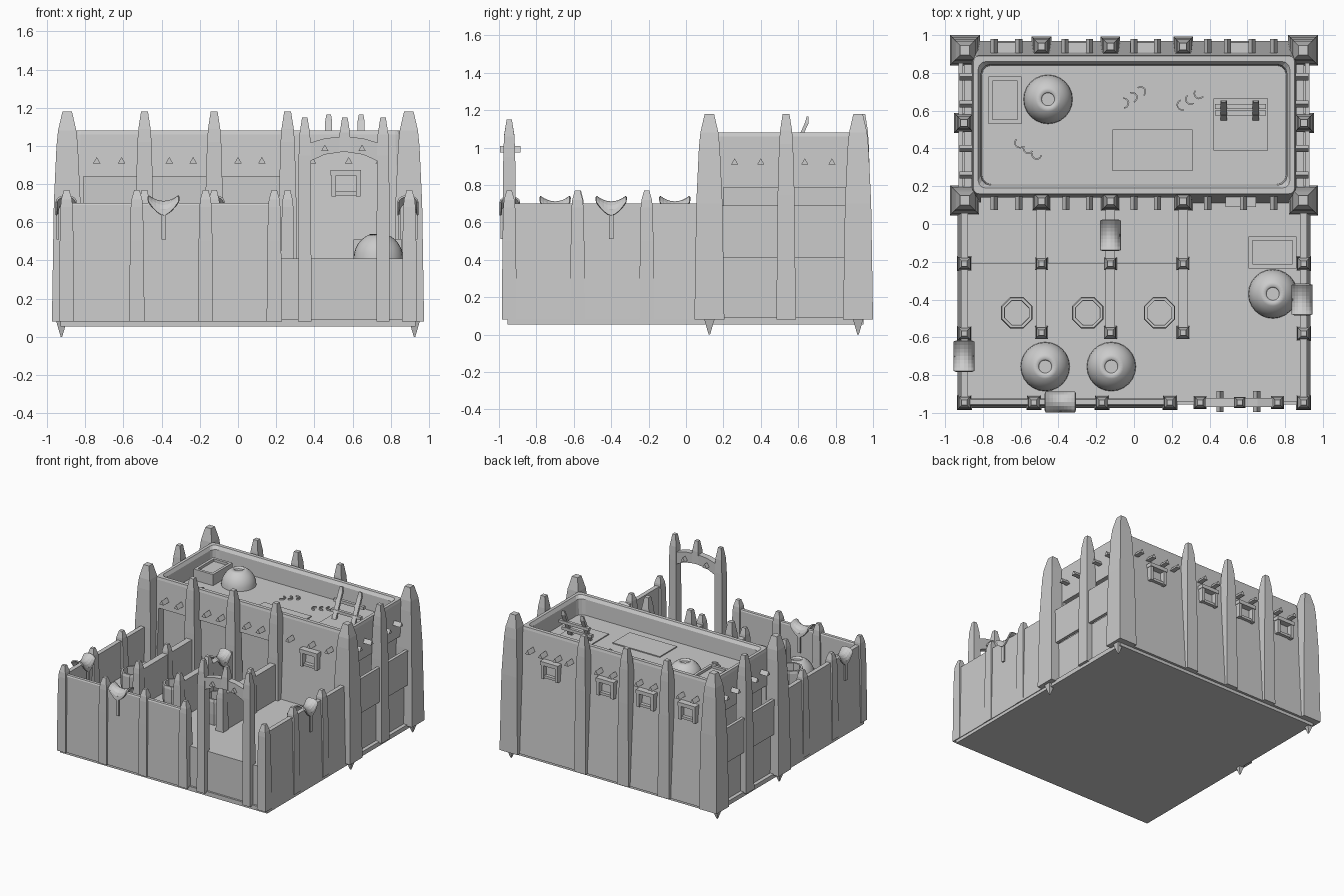
import bpy, bmesh, math
from mathutils import Matrix, Vector

if "Cube" in bpy.data.objects:
    bpy.data.objects.remove(bpy.data.objects["Cube"])


def make(name, bm, smooth=False):
    bmesh.ops.recalc_face_normals(bm, faces=bm.faces[:])
    me = bpy.data.meshes.new(name)
    bm.to_mesh(me)
    bm.free()
    ob = bpy.data.objects.new(name, me)
    bpy.context.collection.objects.link(ob)
    if smooth:
        for p in me.polygons:
            p.use_smooth = len(p.vertices) == 4
    return ob


def loft(name, rings, smooth=False):
    """Skin closed rings of equal length and cap both ends."""
    bm = bmesh.new()
    vs = [[bm.verts.new(p) for p in r] for r in rings]
    n = len(vs[0])
    for a, b in zip(vs, vs[1:]):
        for i in range(n):
            bm.faces.new((a[i], a[(i + 1) % n], b[(i + 1) % n], b[i]))
    bm.faces.new(vs[0])
    bm.faces.new(vs[-1])
    return make(name, bm, smooth)


def rect(x0, x1, y0, y1, z):
    return [(x0, y0, z), (x1, y0, z), (x1, y1, z), (x0, y1, z)]


def box(name, x0, x1, y0, y1, z0, z1):
    return loft(name, [rect(x0, x1, y0, y1, z0), rect(x0, x1, y0, y1, z1)])


def round_rect(x0, x1, y0, y1, z, r):
    pts = []
    for k, (cx, cy) in enumerate([(x1 - r, y1 - r), (x0 + r, y1 - r), (x0 + r, y0 + r), (x1 - r, y0 + r)]):
        for i in range(4):
            a = math.radians(90 * k + 30 * i)
            pts.append((cx + r * math.cos(a), cy + r * math.sin(a), z))
    return pts


def circle(cx, cy, z, r, n, off=0.0):
    return [(cx + r * math.cos(2 * math.pi * (i + off) / n), cy + r * math.sin(2 * math.pi * (i + off) / n), z)
            for i in range(n)]


def post(name, x, y, profile):
    loft(name, [rect(x - h, x + h, y - h, y + h, z) for z, h in profile])


def cut(target, *cutter_box):
    c = box("cutter", *cutter_box)
    c.hide_render = True
    m = target.modifiers.new("cut", 'BOOLEAN')
    m.operation, m.solver, m.object = 'DIFFERENCE', 'EXACT', c
    bpy.context.view_layer.objects.active = target
    bpy.ops.object.modifier_apply(modifier="cut")
    bpy.data.objects.remove(c)


# Ground slab and raised courtyard floor
box("base_slab", -.93, .93, -.955, .95, .055, .09)
box("raised_floor", -.9, .9, -.94, .93, .08, .41)

# Main building: battered walls, parapet, sunken roof
hall = loft("main_hall", [round_rect(-.87, .87, .09, .97, .08, .02),
                          round_rect(-.855, .855, .155, .895, 1.06, .03),
                          round_rect(-.85, .85, .16, .89, 1.08, .03),
                          round_rect(-.825, .825, .19, .86, 1.08, .04),
                          round_rect(-.81, .81, .205, .845, 1.055, .05),
                          round_rect(-.805, .805, .21, .84, .93, .05)])
cut(hall, -.81, .22, 0, .2, .42, .84)
for s in (-1, 1):
    cut(hall, *sorted((s * .82, s * 1.1)), .2, .86, .41, .785)
    box("side_panel", *sorted((s * .905, s * .93)), .15, .9, .41, .69)

# Big buttress posts
corner = [(.08, .08), (.7, .07), (1.0, .056), (1.08, .048), (1.18, .025)]
middle = [(.08, .052), (.75, .045), (1.02, .037), (1.09, .032), (1.18, .018)]
for s in (-1, 1):
    for y in (.125, .92):
        post("corner_post", s * .895, y, corner)
        post("corner_foot", s * .925, y, [(0, .004), (.09, .03)])
    post("side_post", s * .9, .535, middle)
for x in (-.49, -.125, .26):
    post("front_post", x, .12, middle)
    post("back_post", x, .94, middle)


# Three-sided beam ends and window frames
def beam(x, y, z, dx, dy, length=.1, r=.022):
    side = Vector((-dy, dx, 0))
    d = Vector((dx, dy, 0)) * length / 2
    tri = [Vector((x, y, z)) + side * r * math.cos(a) + Vector((0, 0, r * math.sin(a)))
           for a in (math.pi / 2, math.pi * 7 / 6, math.pi * 11 / 6)]
    loft("roof_beam", [[p - d for p in tri], [p + d for p in tri]])


for x in (-.74, -.61, -.36, -.235, 0, .125, .39, .58, .74):
    beam(x, .125, .92, 0, 1)
for x in (-.74, -.61, -.365, -.235, 0, .125, .39, .495, .625, .74):
    beam(x, .93, .92, 0, 1)
for s in (-1, 1):
    for y in (.26, .4, .635, .78):
        beam(s * .875, y, .92, 1, 0)


def window(x, y):
    box("window_lintel", x - .08, x + .08, y - .035, y + .035, .845, .875)
    box("window_sill", x - .06, x + .06, y - .02, y + .02, .74, .76)
    for s in (-1, 1):
        box("window_jamb", x + s * .064 - .012, x + s * .064 + .012, y - .03, y + .03, .735, .85)


window(.565, .125)
for x in (-.675, -.3, .06, .56):
    window(x, .925)

# Courtyard walls, slightly battered, with small posts
small = [(.08, .04), (.5, .036), (.68, .032), (.72, .028), (.77, .014)]
inner = [(.41, .034), (.68, .03), (.72, .026), (.77, .014)]
loft("front_wall", [rect(-.92, .22, -.975, -.92, .08), rect(-.92, .22, -.96, -.925, .69),
                    rect(-.92, .22, -.955, -.93, .70)])
for x in (-.53, -.17, .19):
    post("wall_post", x, -.945, small)
for s in (-1, 1):
    lo, hi = sorted((s * .935, s * .875)), sorted((s * .915, s * .88))
    loft("side_wall", [rect(*lo, -.96, .12, .08), rect(*hi, -.96, .12, .70)])
    for y in (-.945, -.58, -.21):
        post("wall_post", s * .898, y, small)
for x in (-.49, -.125, .26):
    box("partition_wall", x - .025, x + .025, -.58, .14, .41, .70)
    for y in (-.575, -.21):
        post("partition_post", x, y, inner)
box("floor_step", -.88, .26, -.21, .12, .41, .42)

# Gateway
gate = [(.08, .035), (.95, .032), (1.06, .028), (1.15, .014)]
for x in (.35, .76):
    post("gate_post", x, -.945, gate)
post("gate_finial", .56, -.945, [(.97, .03), (1.07, .027), (1.15, .014)])
rings = []
for i in range(5):
    t = i / 2 - 1
    rise = 1 - t * t
    zb, zt, x = .91 + .06 * rise, 1.01 + .04 * rise, .555 + .2 * t
    rings.append([(x, -.97, zb), (x, -.92, zb), (x, -.92, zt), (x, -.97, zt)])
loft("gate_arch", rings)
for x in (.455, .65):
    beam(x, -.94, .985, 0, 1, .11)


# Ovens, vats and hatches
def oven(x, y, z):
    rings = [circle(x, y, z + .135 * math.sin(a), .13 * math.cos(a), 24)
             for a in [math.radians(v) for v in (0, 12, 24, 36, 48, 60, 72)]]
    rings.append(circle(x, y, z + .11, .034, 24))
    loft("dome_oven", rings, True)


for p in ((-.47, -.755, .41), (-.12, -.755, .41), (.735, -.37, .41), (-.455, .66, .93)):
    oven(*p)
for x in (-.62, -.245, .135):
    loft("octagon_vat", [circle(x, -.47, z, r, 8, .5) for z, r in
                         ((.41, .08), (.5, .088), (.6, .09), (.62, .085), (.62, .07), (.5, .068))])


def hatch(x0, x1, y0, y1, z, h):
    i = .022
    loft("hatch_box", [rect(x0, x1, y0, y1, z), rect(x0, x1, y0, y1, z + h),
                       rect(x0 + i, x1 - i, y0 + i, y1 - i, z + h),
                       rect(x0 + i, x1 - i, y0 + i, y1 - i, z + h - .02)])


hatch(.605, .86, -.235, -.065, .41, .1)
hatch(-.77, -.595, .53, .78, .93, .09)

# Roof mats and leaning ladder
box("roof_mat", -.115, .31, .28, .5, .925, .938)
box("ladder_mat", .42, .71, .39, .665, .925, .938)
for x in (.475, .645):
    a, b = .018, .02
    loft("ladder_rail", [rect(x - a, x + a, .545, .545 + b, .93), rect(x - a, x + a, .635, .635 + b, 1.13),
                         rect(x - .012, x + .012, .645, .645 + b / 2, 1.165)])
for z, y in ((.99, .565), (1.06, .6)):
    box("ladder_rung", .43, .7, y + .01, y + .035, z - .012, z + .012)


# Small curved husks scattered on the roof
def husk(x, y, turn):
    rings = []
    for i in range(7):
        a = turn + math.radians(30 * i)
        c, s = math.cos(a), math.sin(a)
        rings.append([(x + r * c, y + r * s, z) for r, z in ((.022, .93), (.03, .93), (.03, .942), (.022, .942))])
    loft("roof_husk", rings)


for gx, gy, turn in ((-.01, .67, -1.2), (.3, .66, 2.2), (-.56, .4, 2.6)):
    for k in (-1, 0, 1):
        husk(gx + k * .045, gy + k * .03 * (-1 if gx < -.5 else 1), turn + k * .3)


# Saddles draped over the walls: dipped seat, flaps and stirrup straps
def saddle(x, y, z, turn):
    m = Matrix.Translation((x, y, z)) @ Matrix.Rotation(turn, 4, 'Z')
    bm = bmesh.new()
    grid = []
    for i in range(9):
        t = i / 4 - 1
        top, drop = .012 + .03 * t * t, .075 * (1 - .55 * abs(t) ** 1.5)
        row = []
        for j in range(9):
            a = math.pi * j / 8
            row.append(bm.verts.new(m @ Vector((.078 * t, -.055 * math.cos(a),
                                                top - drop * (1 - math.sin(a))))))
        grid.append(row)
    for r0, r1 in zip(grid, grid[1:]):
        for j in range(8):
            bm.faces.new((r0[j], r0[j + 1], r1[j + 1], r1[j]))
    ob = make("saddle", bm)
    sol = ob.modifiers.new("thick", 'SOLIDIFY')
    sol.thickness = .01
    for s in (-1, 1):
        strap = box("stirrup_strap", -.012, .012, s * .045 - .006, s * .045 + .006, -.19, -.03)
        strap.data.transform(m)


saddle(-.39, -.942, .70, 0)
saddle(-.9, -.7, .70, math.pi / 2)
saddle(.89, -.4, .70, math.pi / 2)
saddle(-.125, -.06, .70, math.pi / 2)
